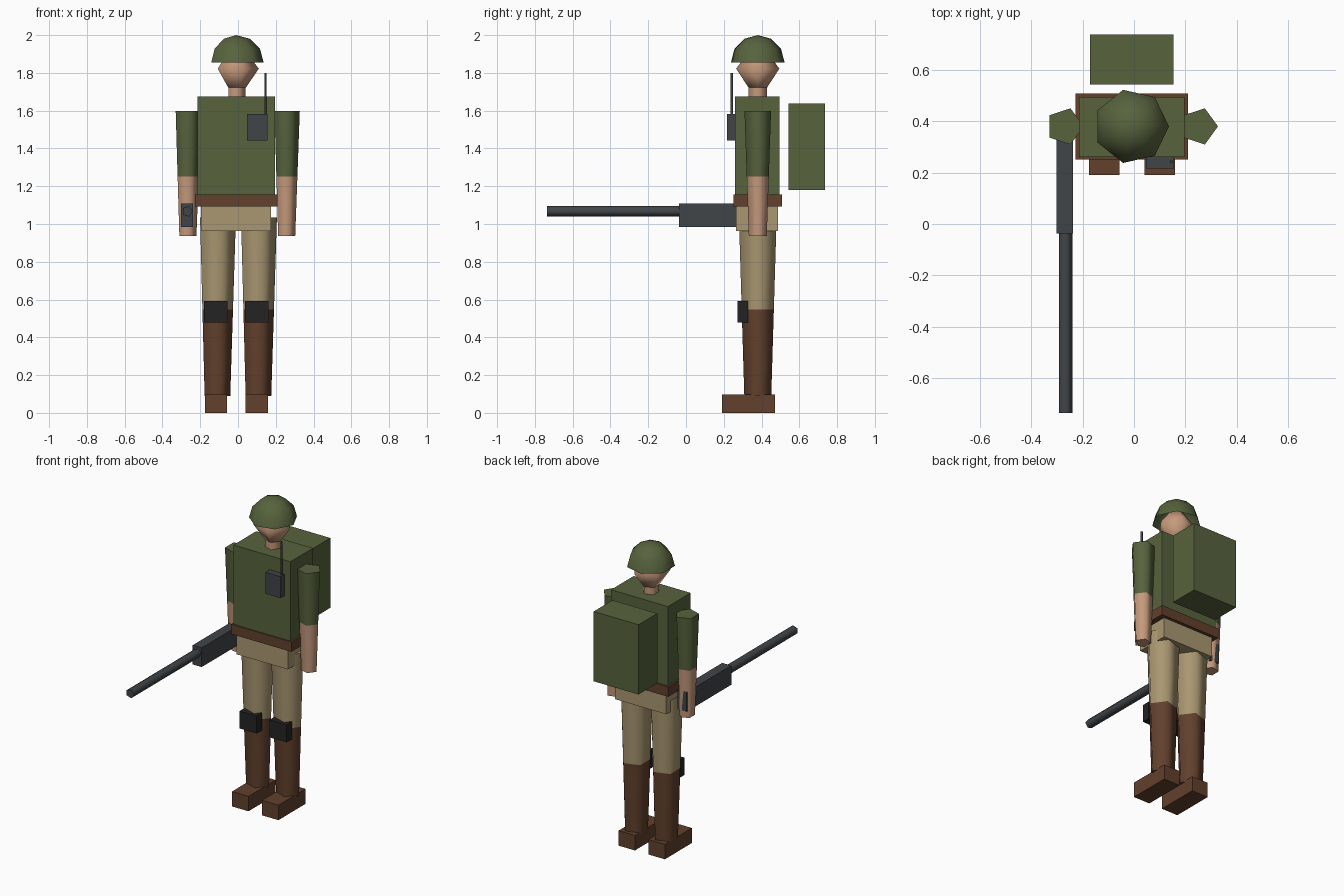
import bpy
import bmesh
from math import cos, sin, pi, radians
from mathutils import Matrix, Vector

cube = bpy.data.objects.get("Cube")
if cube:
    bpy.data.objects.remove(cube, do_unlink=True)


def material(name, r, g, b):
    m = bpy.data.materials.new(name)
    m.use_nodes = True
    m.diffuse_color = (r, g, b, 1)
    m.node_tree.nodes["Principled BSDF"].inputs["Base Color"].default_value = (r, g, b, 1)
    return m


OLIVE = material("olive green", 0.095, 0.125, 0.047)
TAN = material("khaki tan", 0.40, 0.31, 0.165)
SKIN = material("skin", 0.56, 0.32, 0.20)
BROWN = material("leather brown", 0.122, 0.052, 0.026)
METAL = material("gunmetal", 0.052, 0.060, 0.066)
BLACK = material("pad black", 0.017, 0.017, 0.018)

CY = 0.38   # depth of the body's centre line


def finish(bm, name, mats):
    bmesh.ops.recalc_face_normals(bm, faces=bm.faces)
    mesh = bpy.data.meshes.new(name)
    bm.to_mesh(mesh)
    bm.free()
    for m in mats:
        mesh.materials.append(m)
    obj = bpy.data.objects.new(name, mesh)
    bpy.context.collection.objects.link(obj)
    return obj


def box(name, mat, x, y, z):
    """Box from (low, high) pairs."""
    bm = bmesh.new()
    lo, hi = Vector((x[0], y[0], z[0])), Vector((x[1], y[1], z[1]))
    bmesh.ops.create_cube(bm, size=1, matrix=Matrix.Translation((lo + hi) / 2)
                          @ Matrix.Diagonal((*(hi - lo), 1)))
    return finish(bm, name, [mat])


def lathe(name, centre, sections, mats, sides=5, tilt=0, caps=True):
    """Stack of (radius, height) rings; radius 0 is a point. One material per band."""
    bm = bmesh.new()
    rings = []
    for r, h in sections:
        if r == 0:
            rings.append([bm.verts.new((0, 0, h))] * sides)
        else:
            rings.append([bm.verts.new((r * cos(2 * pi * i / sides),
                                        r * sin(2 * pi * i / sides), h))
                          for i in range(sides)])
    for band, (a, b) in enumerate(zip(rings, rings[1:])):
        for i in range(sides):
            j = (i + 1) % sides
            f = bm.faces.new(list(dict.fromkeys((a[i], a[j], b[j], b[i]))))
            f.material_index = min(band, len(mats) - 1)
            f.smooth = True
    if caps:
        for ring, index in ((rings[0], 0), (rings[-1], len(mats) - 1)):
            if ring[0] is not ring[1]:
                bm.faces.new(ring).material_index = index
    bm.transform(Matrix.Translation(centre) @ Matrix.Rotation(tilt, 4, 'X'))
    return finish(bm, name, mats)


# Trunk, belt and hips
box("torso", OLIVE, (-0.215, 0.197), (0.26, 0.495), (1.15, 1.675))
box("belt", BROWN, (-0.227, 0.21), (0.252, 0.508), (1.092, 1.156))
box("hips", TAN, (-0.197, 0.175), (0.266, 0.487), (0.962, 1.1))
box("backpack", OLIVE, (-0.172, 0.153), (0.543, 0.737), (1.18, 1.637))

# Neck, head and helmet
lathe("neck", (-0.01, CY, 0), [(0.051, 1.66), (0.051, 1.735)], [SKIN])
lathe("head", (-0.01, CY, 1.822), [(0, -0.175), (0.12, 0), (0, 0.16)], [SKIN])
R = 0.146
dome = [(R * cos(radians(a)), R * sin(radians(a))) for a in (0, 30, 60)] + [(0, R)]
lathe("helmet", (-0.01, CY, 1.854), dome, [OLIVE], sides=7, caps=False)

# Limbs, knee pads and boots
for side, arm_x, leg_x in (("left", 0.253, 0.101), ("right", -0.27, -0.116)):
    lathe(side + "_arm", (arm_x, CY, 0),
          [(0.05, 0.937), (0.0615, 1.252), (0.074, 1.598)], [SKIN, OLIVE])
    lathe(side + "_leg", (leg_x, CY, 0),
          [(0.075, 0.09), (0.0895, 0.547), (0.105, 1.035)], [BROWN, TAN])
    box(side + "_knee_pad", BLACK, (leg_x - 0.064, leg_x + 0.06),
        (0.273, 0.328), (0.478, 0.592))
    box(side + "_foot", BROWN, (leg_x - 0.06, leg_x + 0.059), (0.19, 0.47), (0, 0.098))

# Chest radio with antenna
box("radio", METAL, (0.047, 0.155), (0.217, 0.27), (1.442, 1.583))
lathe("antenna", (0.145, 0.243, 0), [(0.007, 1.5), (0.007, 1.8)], [METAL])

# Rifle held in the right hand
box("rifle_body", METAL, (-0.302, -0.237), (-0.037, 0.425), (0.983, 1.109))
lathe("rifle_barrel", (-0.268, 0, 1.067), [(0.029, 0.02), (0.029, 0.735)],
      [METAL], tilt=pi / 2)
